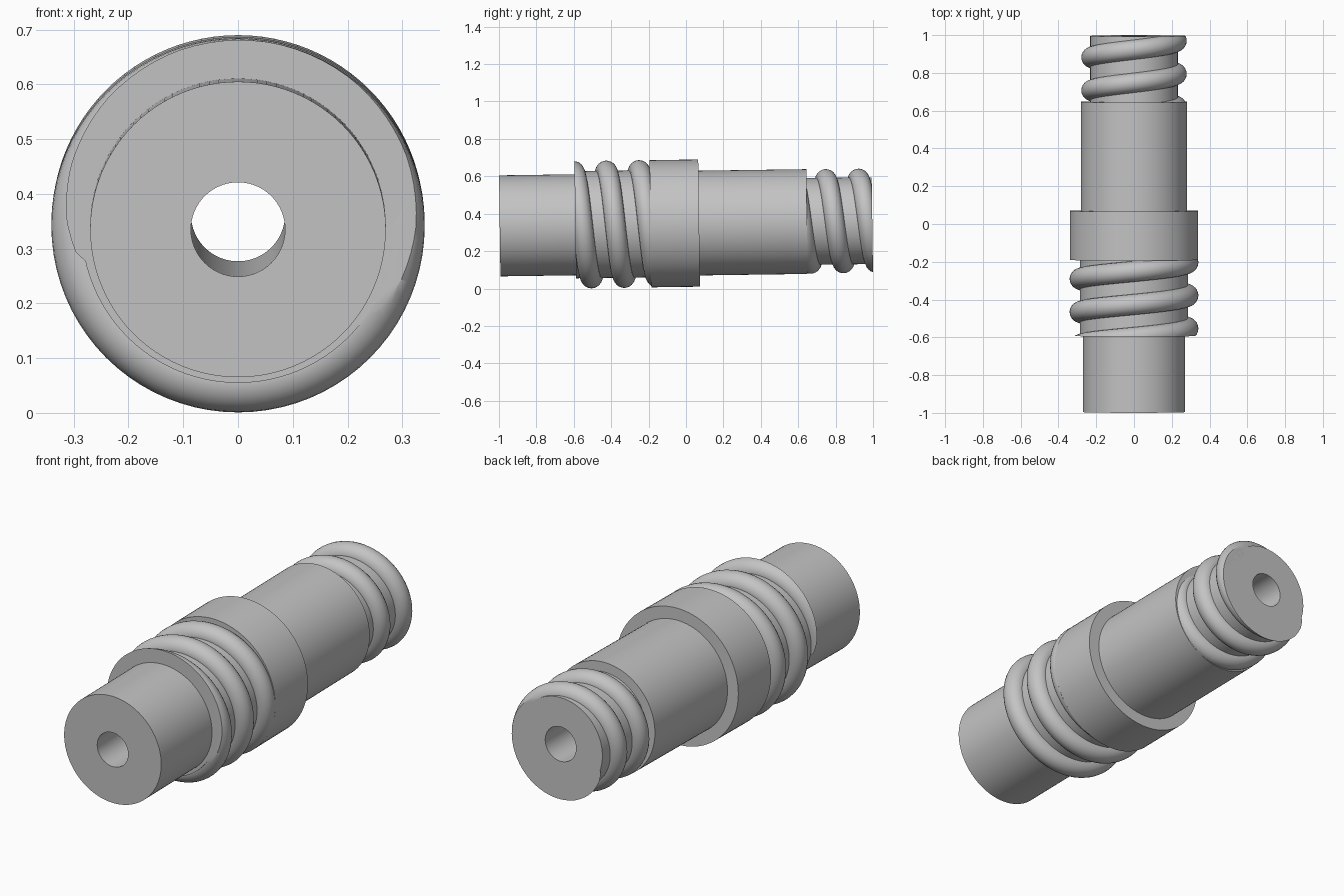
import bpy
import bmesh
from math import sin, cos, pi, atan
from mathutils import Matrix, Vector

if "Cube" in bpy.data.objects:
    bpy.data.objects.remove(bpy.data.objects["Cube"], do_unlink=True)

TILT = 0.014          # the axis rises slightly towards the back
AXIS_Z = 0.349
END = 0.996           # half length along the axis
PITCH = 0.175
SHOULDER = -0.592     # front face of the threaded section
COLLAR_FRONT = -0.19
STEP = 0.647          # start of the narrow back section

grey = bpy.data.materials.new("grey metal")
grey.use_nodes = True
colour = (0.55, 0.55, 0.55, 1)
grey.diffuse_color = colour
grey.node_tree.nodes["Principled BSDF"].inputs["Base Color"].default_value = colour

pose = Matrix.Translation((0, 0, AXIS_Z)) @ Matrix.Rotation(TILT, 4, "X")


def finish(bm, name):
    """Turn the bmesh into a smooth, tilted object with sharp edges kept."""
    bmesh.ops.recalc_face_normals(bm, faces=bm.faces)
    mesh = bpy.data.meshes.new(name)
    bm.to_mesh(mesh)
    bm.free()
    mesh.materials.append(grey)
    obj = bpy.data.objects.new(name, mesh)
    bpy.context.collection.objects.link(obj)
    obj.matrix_world = pose
    bpy.ops.object.select_all(action="DESELECT")
    obj.select_set(True)
    bpy.context.view_layer.objects.active = obj
    bpy.ops.object.shade_smooth_by_angle()
    return obj


def lathe(name, profile, steps=96):
    """Spin a closed (radius, y) profile around the y axis."""
    bm = bmesh.new()
    verts = [bm.verts.new((r, y, 0)) for r, y in profile]
    edges = [bm.edges.new((a, b)) for a, b in zip(verts, verts[1:] + verts[:1])]
    bmesh.ops.spin(bm, geom=verts + edges, cent=(0, 0, 0), axis=(0, 1, 0),
                   angle=2 * pi, steps=steps)
    bmesh.ops.remove_doubles(bm, verts=bm.verts, dist=1e-5)
    return finish(bm, name)


def coil(name, radius, tube, top_y, y_min, y_max, steps=80, sides=24):
    """Helical ridge, with one winding at the top at top_y, cut flat at both ends."""
    bm = bmesh.new()
    first = int((y_min - top_y) / PITCH * steps) - steps
    last = int((y_max - top_y) / PITCH * steps) + steps
    rings = []
    for i in range(first, last + 1):
        a = 2 * pi * i / steps
        ring = []
        for j in range(sides):
            b = 2 * pi * j / sides
            r = radius + tube * cos(b)
            y = top_y + PITCH * i / steps + tube * sin(b)
            ring.append(bm.verts.new((r * sin(a), y, r * cos(a))))
        rings.append(ring)
    for p, q in zip(rings, rings[1:]):
        for j in range(sides):
            k = (j + 1) % sides
            bm.faces.new((p[j], p[k], q[k], q[j]))
    for y, direction in ((y_min, -1), (y_max, 1)):
        bmesh.ops.bisect_plane(bm, geom=bm.verts[:] + bm.edges[:] + bm.faces[:],
                               plane_co=(0, y, 0), plane_no=(0, direction, 0),
                               clear_outer=True)
    rim = [e for e in bm.edges if e.is_boundary]
    bmesh.ops.holes_fill(bm, edges=rim, sides=0)
    return finish(bm, name)


# Stepped sleeve with a collar and a bore right through
BORE = 0.086
lathe("stepped_sleeve", [
    (BORE, -END), (0.27, -END), (0.27, SHOULDER),
    (0.286, SHOULDER), (0.286, COLLAR_FRONT),
    (0.34, COLLAR_FRONT), (0.34, 0.07),
    (0.28, 0.07), (0.28, STEP),
    (0.232, STEP), (0.232, END), (BORE, END),
])

# Round threads in front of the collar and at the back end
coil("front_thread", 0.286, 0.055, -0.422, SHOULDER, COLLAR_FRONT + 0.002)
coil("back_thread", 0.226, 0.053, 0.751, STEP - 0.01, END)
